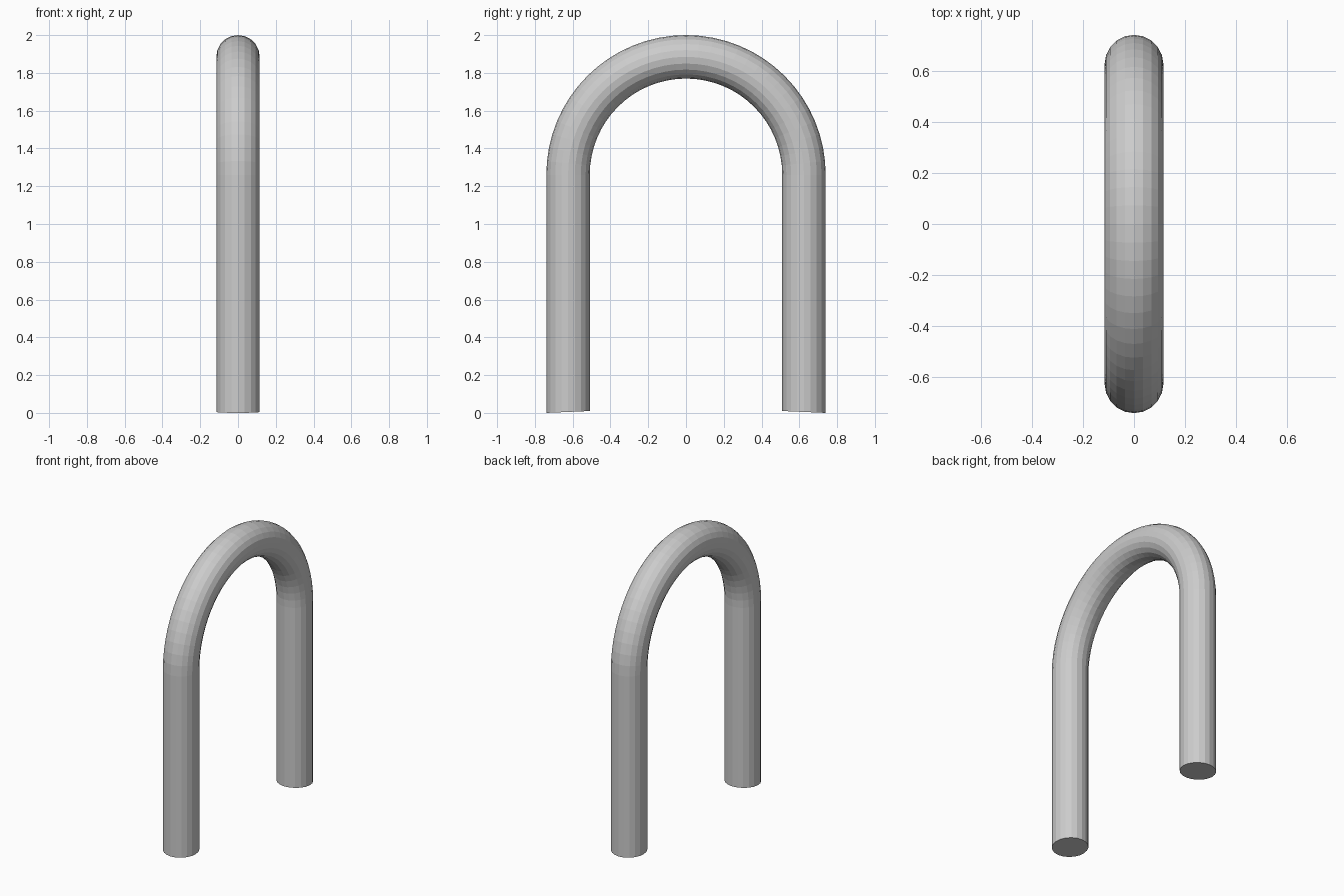
import bpy, bmesh
from math import sin, cos, pi

if "Cube" in bpy.data.objects:
    bpy.data.objects.remove(bpy.data.objects["Cube"])

R = 0.115          # tube radius
BEND = 0.6245      # centreline radius of the arch
SPRING = 2.0 - R - BEND   # height where the arch starts
SIDES, STEPS = 20, 32

# Centreline stations: (y, z, angle of the outward direction)
path = [(BEND, 0.005, 0.0)]
for i in range(STEPS + 1):
    a = pi * i / STEPS
    path.append((BEND * cos(a), SPRING + BEND * sin(a), a))
path.append((-BEND, 0.005, pi))

bm = bmesh.new()
rings = []
for n, (y, z, a) in enumerate(path):
    is_end = n in (0, len(path) - 1)
    ring = []
    for k in range(SIDES):
        t = 2 * pi * k / SIDES
        out = R * cos(t)
        # the feet are cut at a very slight slant, lowest on the outside
        slant = -0.005 * cos(t) if is_end else 0.0
        ring.append(bm.verts.new((R * sin(t), y + out * cos(a), z + out * sin(a) + slant)))
    rings.append(ring)

# Tube skin and end caps
for r0, r1 in zip(rings, rings[1:]):
    for k in range(SIDES):
        j = (k + 1) % SIDES
        bm.faces.new((r0[k], r0[j], r1[j], r1[k]))
bm.faces.new(rings[0])
bm.faces.new(rings[-1])
bmesh.ops.recalc_face_normals(bm, faces=bm.faces)

mesh = bpy.data.meshes.new("arched_tube")
bm.to_mesh(mesh)
bm.free()
bpy.context.collection.objects.link(bpy.data.objects.new("arched_tube", mesh))
